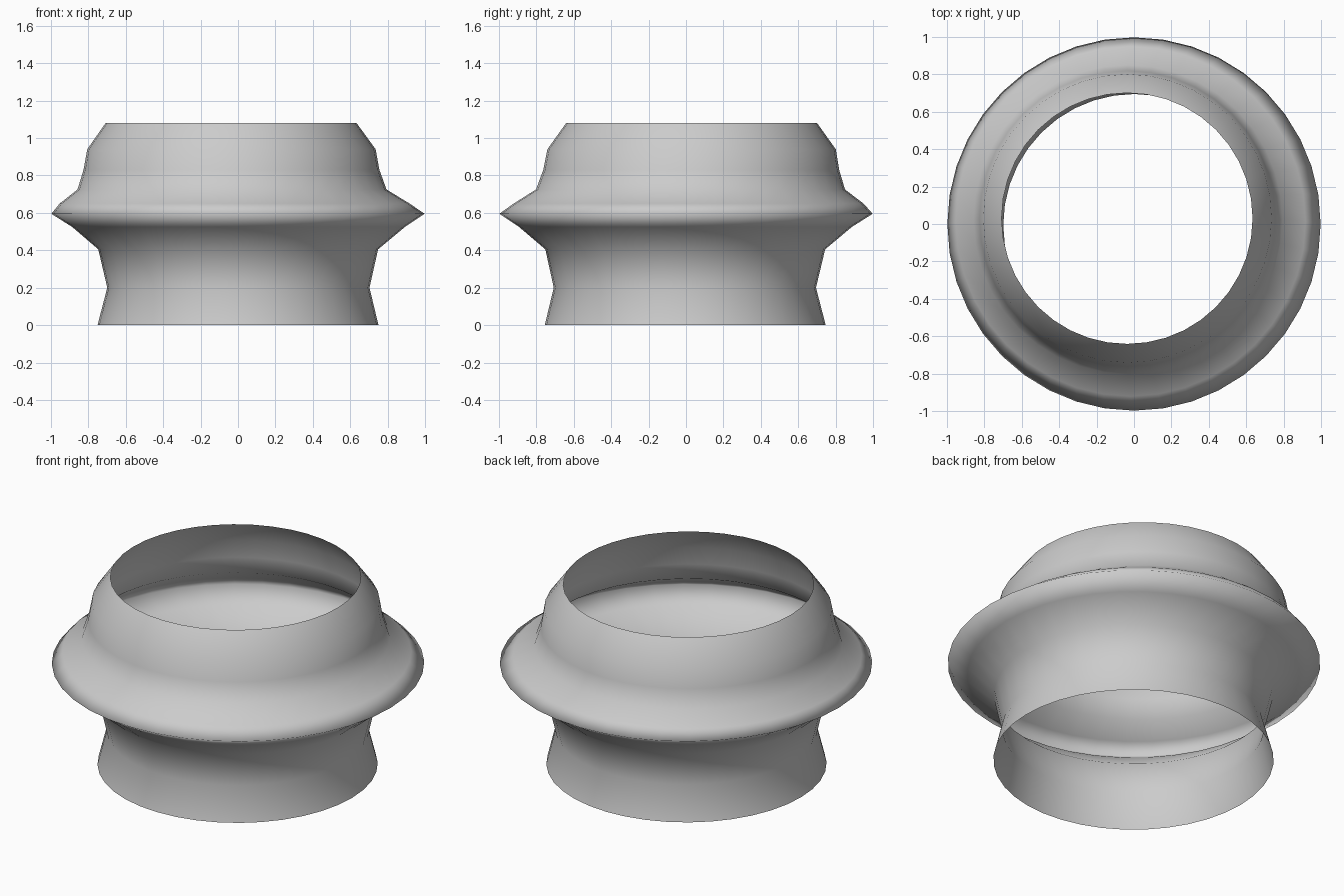
import bpy, bmesh
from math import sin, cos, tau

if "Cube" in bpy.data.objects:
    bpy.data.objects.remove(bpy.data.objects["Cube"])

SIDES = 40
# ring profile: z, radius, centre x, centre y
RINGS = [
    (0.00, 0.751, 0.000, -0.004),
    (0.20, 0.701, 0.002, -0.006),
    (0.405, 0.748, 0.001, -0.004),
    (0.525, 0.890, 0.003, -0.003),
    (0.595, 0.998, 0.000, 0.000),
    (0.65, 0.935, -0.018, 0.014),
    (0.725, 0.826, -0.032, 0.024),
    (0.83, 0.791, -0.035, 0.028),
    (0.94, 0.771, -0.035, 0.030),
    (1.08, 0.671, -0.037, 0.030),
]

# open flanged collar: one thin skin lofted through the rings
bm = bmesh.new()
loops = []
for z, r, cx, cy in RINGS:
    loops.append([bm.verts.new((cx + r * cos(tau * i / SIDES),
                                cy + r * sin(tau * i / SIDES), z))
                  for i in range(SIDES)])
for low, high in zip(loops, loops[1:]):
    for i in range(SIDES):
        j = (i + 1) % SIDES
        bm.faces.new((low[i], low[j], high[j], high[i]))
for f in bm.faces:
    f.smooth = True
mesh = bpy.data.meshes.new("flanged_collar")
bm.to_mesh(mesh)
bm.free()
collar = bpy.data.objects.new("flanged_collar", mesh)
bpy.context.collection.objects.link(collar)
